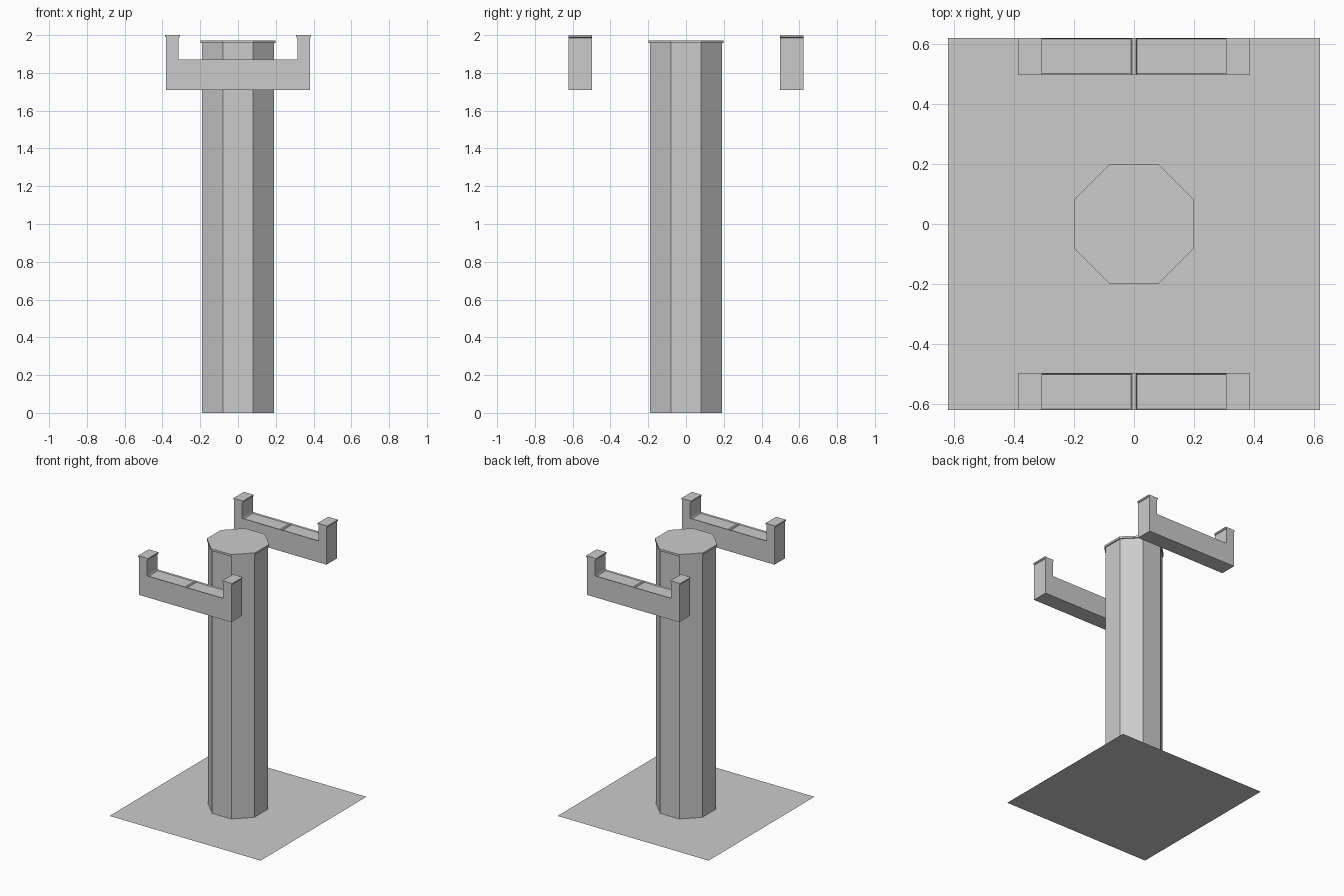
import bpy, bmesh, math
from mathutils import Matrix

cube = bpy.data.objects.get("Cube")
if cube:
    bpy.data.objects.remove(cube, do_unlink=True)

grey = bpy.data.materials.new("plain grey")
grey.use_nodes = True
grey.diffuse_color = (0.6, 0.6, 0.6, 1)
grey.node_tree.nodes["Principled BSDF"].inputs["Base Color"].default_value = (0.6, 0.6, 0.6, 1)


def finish(name, bm):
    mesh = bpy.data.meshes.new(name)
    bm.normal_update()
    bm.to_mesh(mesh)
    bm.free()
    mesh.materials.append(grey)
    obj = bpy.data.objects.new(name, mesh)
    bpy.context.collection.objects.link(obj)
    return obj


def octagon(name, apothem, bottom, top):
    bm = bmesh.new()
    radius = apothem / math.cos(math.pi / 8)
    place = Matrix.Translation((0, 0, (bottom + top) / 2)) @ Matrix.Rotation(math.pi / 8, 4, 'Z')
    bmesh.ops.create_cone(bm, cap_ends=True, segments=8, radius1=radius, radius2=radius,
                          depth=top - bottom, matrix=place)
    return finish(name, bm)


def bracket(name, y_near, y_far):
    # U-shaped profile with flared post tops, extruded in depth
    half = [(0.38, 1.71), (0.38, 1.985), (0.387, 1.99), (0.387, 2.0),
            (0.307, 2.0), (0.307, 1.99), (0.314, 1.985), (0.314, 1.87), (0.006, 1.87)]
    outline = half + [(-x, z) for x, z in reversed(half)]
    bm = bmesh.new()
    front = bm.faces.new([bm.verts.new((x, y_near, z)) for x, z in outline])
    moved = bmesh.ops.extrude_face_region(bm, geom=[front])["geom"]
    bmesh.ops.translate(bm, vec=(0, y_far - y_near, 0),
                        verts=[v for v in moved if isinstance(v, bmesh.types.BMVert)])
    bmesh.ops.recalc_face_normals(bm, faces=bm.faces)
    # shallow trays on either side of the middle rib
    trays = [f for f in bm.faces if f.normal.z > 0.9
             and abs(f.calc_center_median().z - 1.87) < 0.01
             and abs(f.calc_center_median().x) > 0.1]
    bmesh.ops.inset_individual(bm, faces=trays, thickness=0.006, depth=0)
    bmesh.ops.translate(bm, vec=(0, 0, -0.008), verts=list({v for f in trays for v in f.verts}))
    return finish(name, bm)


# Ground sheet
sheet = bmesh.new()
bmesh.ops.create_grid(sheet, x_segments=1, y_segments=1, size=0.622)
finish("base_sheet", sheet)

# Central column and lid
octagon("column", 0.191, 0, 1.957)
octagon("column_lid", 0.199, 1.957, 1.972)

# Paired brackets in front and behind
for name, side in (("front_bracket", -1), ("back_bracket", 1)):
    bracket(name, side * 0.498, side * 0.622)
